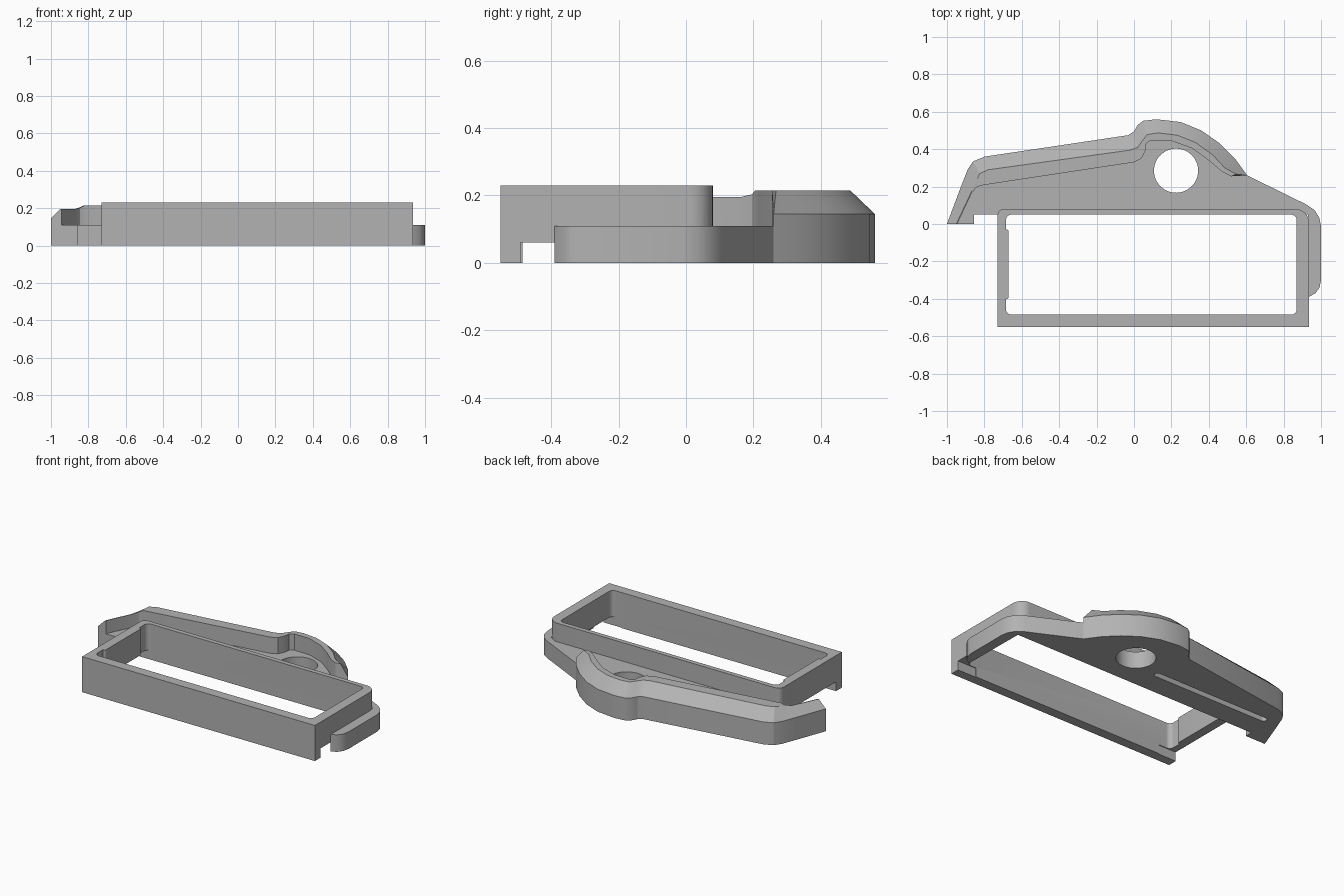
import bpy, bmesh, math
from mathutils import Vector

cube = bpy.data.objects.get("Cube")
if cube:
    bpy.data.objects.remove(cube, do_unlink=True)

grey = bpy.data.materials.new("plain grey")
grey.use_nodes = True
shade = (0.45, 0.45, 0.45, 1)
grey.diffuse_color = shade
grey.node_tree.nodes["Principled BSDF"].inputs["Base Color"].default_value = shade


def finish(bm, name):
    """Turn a bmesh into a named object with consistent normals."""
    bmesh.ops.recalc_face_normals(bm, faces=bm.faces)
    mesh = bpy.data.meshes.new(name)
    bm.to_mesh(mesh)
    bm.free()
    mesh.materials.append(grey)
    obj = bpy.data.objects.new(name, mesh)
    bpy.context.collection.objects.link(obj)
    return obj


def prism(name, outline, bottom, top):
    """Extrude a plan outline between two heights."""
    bm = bmesh.new()
    face = bm.faces.new([bm.verts.new((x, y, bottom)) for x, y in outline])
    solid = bmesh.ops.extrude_face_region(bm, geom=[face])
    moved = [v for v in solid["geom"] if isinstance(v, bmesh.types.BMVert)]
    bmesh.ops.translate(bm, verts=moved, vec=(0, 0, top - bottom))
    return finish(bm, name)


def rounded_rect(left, right, front, back, radii):
    """Plan rectangle; radii run front left, front right, back right, back left."""
    corners = [(left, front, 1, 1), (right, front, -1, 1),
               (right, back, -1, -1), (left, back, 1, -1)]
    points = []
    for i, ((x, y, sx, sy), r) in enumerate(zip(corners, radii)):
        if r == 0:
            points.append((x, y))
            continue
        start = math.pi * (1 + i / 2)
        for k in range(9):
            a = start + k * math.pi / 16
            points.append((x + sx * r + r * math.cos(a), y + sy * r + r * math.sin(a)))
    return points


def box(name, left, right, front, back, bottom, top):
    return prism(name, rounded_rect(left, right, front, back, (0, 0, 0, 0)), bottom, top)


def cut(obj, cutters):
    """Subtract the cutters, apply the result and remove them."""
    for cutter in cutters:
        cutter.hide_render = True
        mod = obj.modifiers.new("cut", "BOOLEAN")
        mod.operation = "DIFFERENCE"
        mod.solver = "EXACT"
        mod.object = cutter
    graph = bpy.context.evaluated_depsgraph_get()
    graph.update()
    result = bpy.data.meshes.new_from_object(obj.evaluated_get(graph))
    obj.modifiers.clear()
    obj.data = result
    for cutter in cutters:
        bpy.data.objects.remove(cutter, do_unlink=True)


def smooth(obj):
    bpy.ops.object.select_all(action="DESELECT")
    obj.select_set(True)
    bpy.context.view_layer.objects.active = obj
    bpy.ops.object.shade_smooth_by_angle(angle=math.radians(25))


# Rim stations: outer edge, crest outside, crest inside
stations = [
    ((-1, 0), (-.95, 0), (-.945, 0)),
    ((-.925, .2), (-.875, .16), (-.87, .16)),
    ((-.89, .29), (-.85, .215), (-.845, .195)),
    ((-.86, .335), (-.825, .27), (-.82, .205)),
    ((-.8, .36), (-.78, .29), (-.76, .215)),
    ((-.03, .475), (-.02, .395), (0, .33)),
    ((0, .495), (.02, .41), (.04, .35)),
    ((.02, .53), (.045, .445), (.06, .39)),
    ((.05, .552), (.07, .478), (.065, .43)),
    ((.12, .56), (.13, .487), (.09, .447)),
    ((.25, .545), (.23, .475), (.2, .445)),
    ((.36, .5), (.33, .435), (.31, .405)),
    ((.46, .43), (.42, .37), (.4, .34)),
    ((.54, .35), (.485, .3), (.47, .28)),
    ((.605, .26), (.545, .267), (.52, .255)),
]
FLOOR, SHOULDER, CREST, TOP = .11, .145, .215, .23


def raised_rim():
    """Loft the chamfered rim through its stations."""
    bm = bmesh.new()
    rings = []
    for i, (outer, crest, inner) in enumerate(stations):
        high = CREST - .02 if i < 2 else CREST - .012 if i == 2 else CREST
        section = [(outer, FLOOR), (outer, SHOULDER), (crest, high),
                   (inner, high), (inner, FLOOR)]
        rings.append([bm.verts.new((x, y, z)) for (x, y), z in section])
    for a, b in zip(rings, rings[1:]):
        for k in range(5):
            n = (k + 1) % 5
            bm.faces.new((a[k], a[n], b[n], b[k]))
    bm.faces.new(rings[0])
    bm.faces.new(rings[-1])
    return finish(bm, "raised_rim")


# Base plate: follows the rim, then wraps round the side of the frame
arm = [(.92, .105), (.965, .075), (.99, .035), (1, -.01), (1, -.3),
       (.992, -.34), (.97, -.37), (.935, -.39), (.93, .05)]
tip = [(-.855, .05), (-.855, 0)]
plate = prism("base_plate", [s[0] for s in stations] + arm + tip, 0, FLOOR)

# Round pivot hole and the long groove underneath
ring = [math.tau * k / 48 for k in range(48)]
hole = prism("hole_cutter", [(.225 + .118 * math.cos(a), .285 + .118 * math.sin(a))
                             for a in ring], -.1, .4)
groove = prism("groove_cutter",
               rounded_rect(-.83, .02, .195, .235, (.019,) * 4), -.1, .06)
cut(plate, [hole, groove])

rim = raised_rim()

# Rectangular frame with relieved undersides on both ends
frame = prism("frame", rounded_rect(-.73, .935, -.55, .08, (0, 0, .07, .035)), 0, TOP)
opening = prism("opening_cutter",
                rounded_rect(-.685, .87, -.485, .05, (.03,) * 4), -.1, .4)
reliefs = [box("relief_cutter", left, right, -.49, .05, -.1, .06)
           for left, right in ((-.8, -.6), (.8, 1))]
cut(frame, [opening] + reliefs)

# Thickened pad on the inside of one end wall
pad = prism("end_wall_pad", rounded_rect(-.7, -.67, -.4, -.03, (0, .01, .01, 0)), .06, TOP)

for part in (plate, rim, frame, pad):
    smooth(part)
